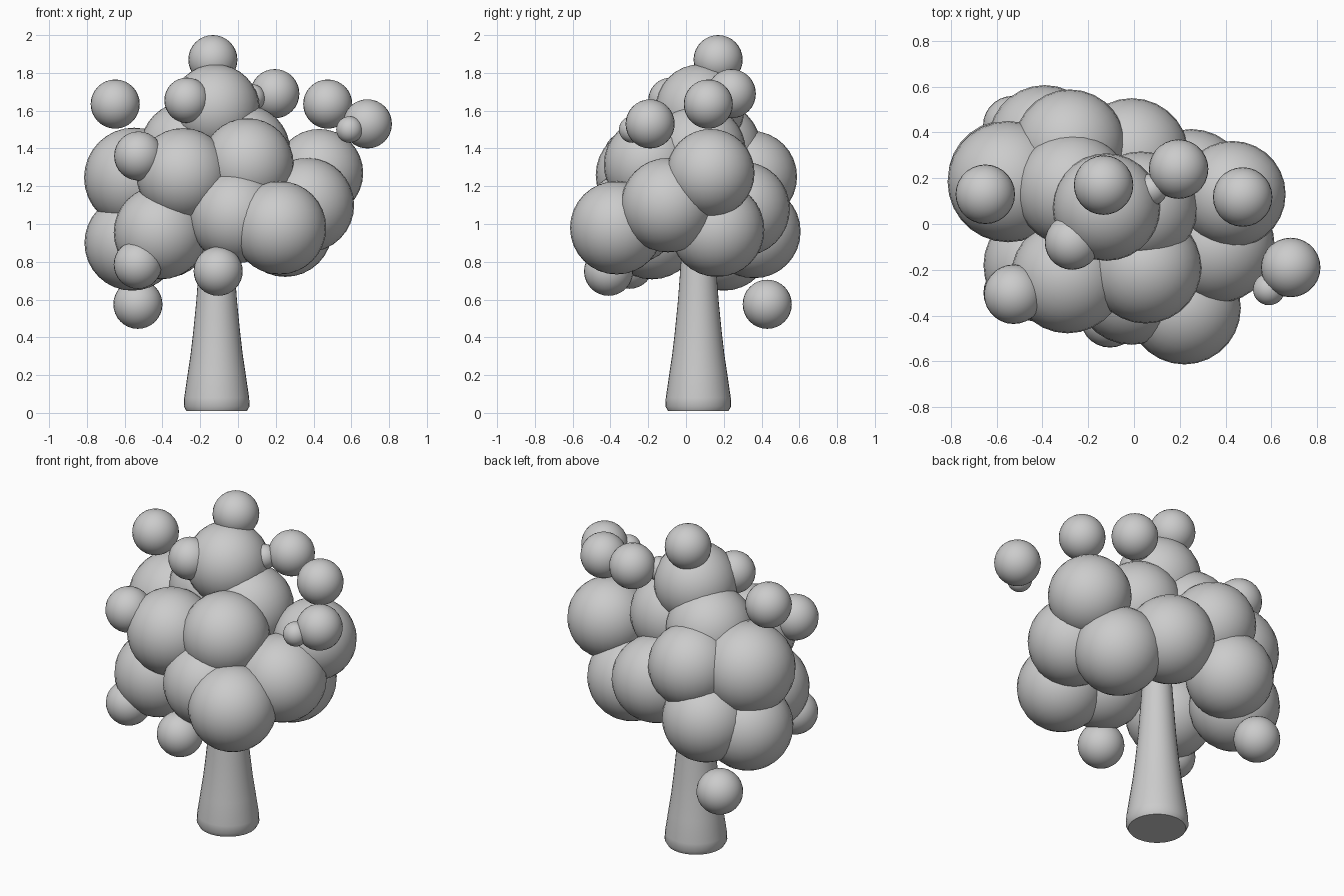
import bpy, bmesh, math

def ball(name, x, y, z, r):
    bpy.ops.mesh.primitive_uv_sphere_add(segments=28, ring_count=16, radius=r, location=(x, y, z))
    ob = bpy.context.object
    ob.name = name
    bpy.ops.object.shade_smooth()

# Trunk: flared profile turned around its axis
profile = [(0.16, 0.0), (0.174, 0.025), (0.172, 0.07), (0.153, 0.2), (0.138, 0.3),
           (0.124, 0.42), (0.108, 0.58), (0.099, 0.7), (0.085, 0.9), (0.07, 1.05)]
N = 32
bm = bmesh.new()
rings = [[bm.verts.new((r * math.cos(2 * math.pi * i / N), r * math.sin(2 * math.pi * i / N), z))
          for i in range(N)] for r, z in profile]
for a, b in zip(rings, rings[1:]):
    for i in range(N):
        j = (i + 1) % N
        bm.faces.new((a[i], a[j], b[j], b[i]))
bm.faces.new(rings[0][::-1])
bm.faces.new(rings[-1])
mesh = bpy.data.meshes.new("trunk")
bm.to_mesh(mesh)
bm.free()
trunk = bpy.data.objects.new("trunk", mesh)
bpy.context.collection.objects.link(trunk)
trunk.location = (-0.113, 0.065, 0.01)
bpy.context.view_layer.objects.active = trunk
trunk.select_set(True)
bpy.ops.object.shade_smooth_by_angle(angle=math.radians(40))
trunk.select_set(False)

# Main foliage clumps (x, y, z, radius)
clumps = [
    (-0.12, 0.074, 1.61, 0.235), (-0.55, 0.185, 1.245, 0.265), (-0.56, 0.2, 0.9, 0.253),
    (-0.39, 0.36, 0.96, 0.247), (-0.41, -0.18, 0.955, 0.248), (-0.29, -0.23, 1.26, 0.248),
    (0.05, -0.19, 1.315, 0.245), (0.22, -0.367, 0.98, 0.247), (-0.01, -0.28, 1.04, 0.248),
    (0.365, -0.095, 1.1, 0.25), (0.43, 0.13, 1.27, 0.233), (0.25, 0.165, 0.97, 0.25),
    (-0.28, 0.345, 1.25, 0.243), (-0.27, 0.15, 1.4, 0.248), (-0.01, 0.3, 1.08, 0.25),
    (0.03, 0.07, 1.385, 0.247),
]
for c in clumps:
    ball("foliage_clump", *c)

# Small round tufts, some floating around the crown
tufts = [
    (-0.133, 0.17, 1.87, 0.13), (-0.65, 0.13, 1.635, 0.13), (0.195, 0.24, 1.69, 0.13),
    (0.475, 0.118, 1.635, 0.13), (0.685, -0.19, 1.53, 0.13), (0.59, -0.285, 1.5, 0.07),
    (-0.27, -0.08, 1.655, 0.12), (-0.526, -0.307, 1.36, 0.13), (-0.53, -0.3, 0.785, 0.128),
    (-0.105, -0.41, 0.75, 0.13), (-0.53, 0.43, 0.575, 0.13), (0.075, 0.15, 1.67, 0.07),
]
for t in tufts:
    ball("foliage_tuft", *t)
